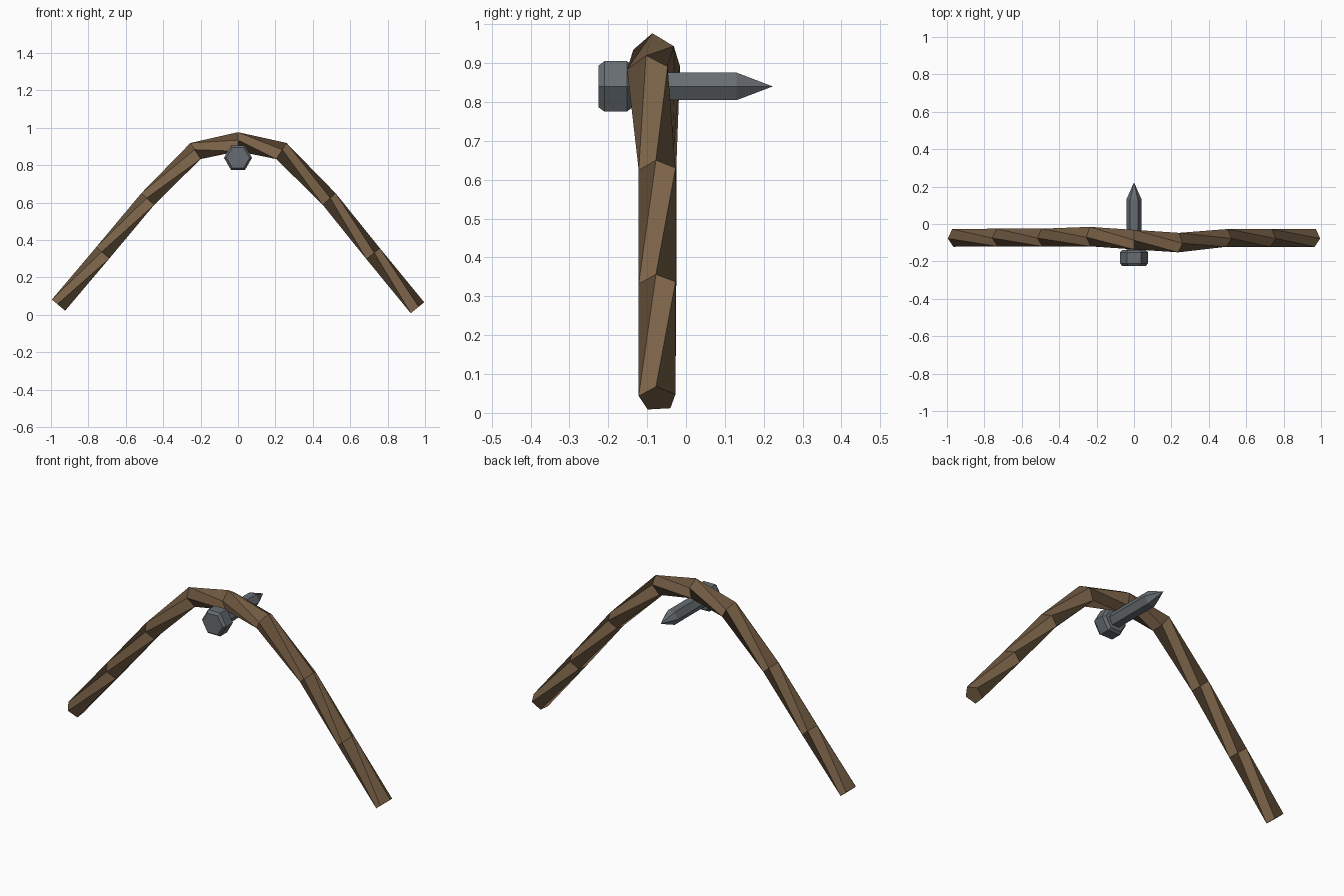
import bpy, bmesh, math
from mathutils import Vector

if "Cube" in bpy.data.objects:
    bpy.data.objects.remove(bpy.data.objects["Cube"])


def material(name, rgb):
    m = bpy.data.materials.new(name)
    m.diffuse_color = (*rgb, 1)
    m.use_nodes = True
    m.node_tree.nodes["Principled BSDF"].inputs["Base Color"].default_value = m.diffuse_color
    return m


def build(name, rings, mat, twist=0):
    """Skin a list of vertex rings; twist shifts the vertex match per ring."""
    bm = bmesh.new()
    loops = [[bm.verts.new(p) for p in r] for r in rings]
    n = len(rings[0])
    for a, b in zip(loops, loops[1:]):
        for i in range(n):
            j = (i + 1) % n
            bm.faces.new((a[i], a[j], b[(j + twist) % n], b[(i + twist) % n]))
    bm.faces.new(loops[0][::-1])
    bm.faces.new(loops[-1])
    bmesh.ops.remove_doubles(bm, verts=bm.verts, dist=1e-5)
    bmesh.ops.recalc_face_normals(bm, faces=bm.faces)
    me = bpy.data.meshes.new(name)
    bm.to_mesh(me)
    bm.free()
    me.materials.append(mat)
    ob = bpy.data.objects.new(name, me)
    bpy.context.collection.objects.link(ob)
    return ob


brown = material("rope brown", (0.20, 0.125, 0.066))
steel = material("dark steel", (0.135, 0.152, 0.168))

# Rope: five-sided rings along a draped path, each segment twisted by one side
path = [Vector(p) for p in (
    (-.957, -.073, .05), (-.72, -.071, .33), (-.48, -.071, .617), (-.225, -.066, .873),
    (0, -.082, .922), (.23, -.098, .873), (.485, -.073, .617), (.72, -.073, .325),
    (.957, -.073, .036))]
rings = []
for k, c in enumerate(path):
    t = (path[min(k + 1, 8)] - path[max(k - 1, 0)])
    t.y = 0
    t.normalize()
    out = Vector((-t.z, 0, t.x))
    r = .055 if 3 <= k <= 5 else .05
    ring = []
    for i in range(5):
        a = math.radians(-5 + 72 * i)
        ring.append(c + r * (out * math.cos(a) + Vector((0, math.sin(a), 0))))
    rings.append(ring)
build("rope", rings, brown, twist=-1)


# Nail: hexagonal sections along y
def hexes(profile):
    return [[(r * math.cos(math.pi / 3 * i), y, .84 + r * math.sin(math.pi / 3 * i))
             for i in range(6)] for y, r in profile]


build("nail_head", hexes([(-.225, .062), (-.21, .075), (-.152, .075), (-.138, .062)]), steel)
build("nail_shaft", hexes([(-.14, .041), (.13, .041), (.222, .0005)]), steel)
